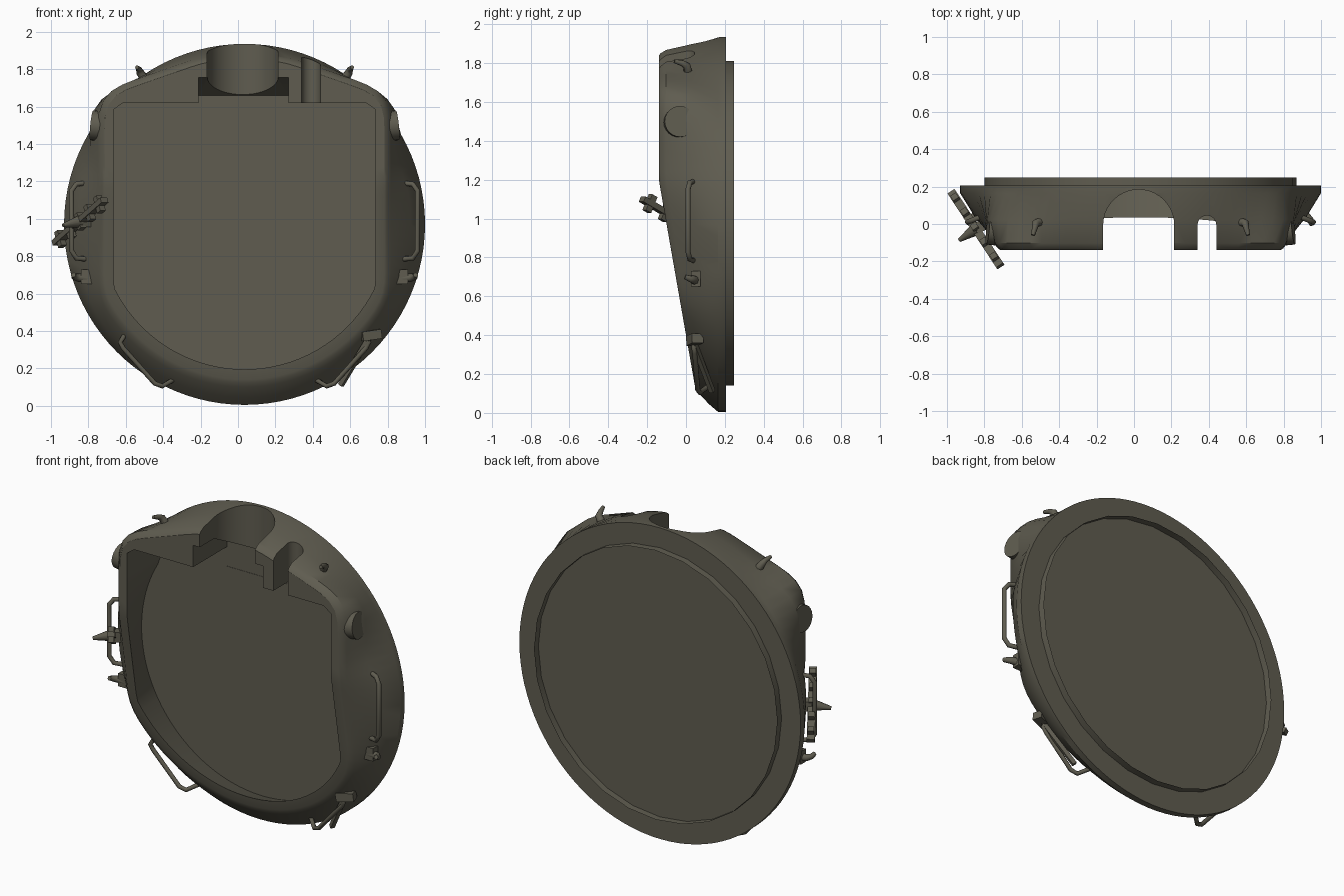
import bpy, bmesh, math
from mathutils import Vector

if "Cube" in bpy.data.objects:
    bpy.data.objects.remove(bpy.data.objects["Cube"])

CX, CZ, N = 0.035, 0.97, 96
mat = bpy.data.materials.new("olive_grey")
mat.use_nodes = True
COL = (0.115, 0.108, 0.08, 1)
mat.diffuse_color = COL
mat.node_tree.nodes["Principled BSDF"].inputs["Base Color"].default_value = COL


def finish(bm, name, smooth=True):
    bmesh.ops.recalc_face_normals(bm, faces=bm.faces)
    me = bpy.data.meshes.new(name)
    bm.to_mesh(me)
    bm.free()
    ob = bpy.data.objects.new(name, me)
    bpy.context.collection.objects.link(ob)
    me.materials.append(mat)
    if smooth:
        shade(ob)
    return ob


def shade(ob):
    bpy.ops.object.select_all(action='DESELECT')
    ob.select_set(True)
    bpy.context.view_layer.objects.active = ob
    bpy.ops.object.shade_smooth_by_angle(angle=math.radians(32))


ANGLES = [2 * math.pi * i / N for i in range(N)]


def outline(side, peak, slope, top, low, soft):
    """Radius at each angle of a shape bounded by sides, sloped roof and lower arc."""
    rs = []
    for a in ANGLES:
        c, s = abs(math.cos(a)), math.sin(a)
        r = min(low if s < 0 else 9, side / max(c, 1e-4))
        if s > 0:
            r = min(r, peak / (s + slope * c), top / s)
        rs.append(r)
    for _ in range(soft):
        rs = [(rs[i - 1] + 2 * rs[i] + rs[(i + 1) % N]) / 4 for i in range(N)]
    return rs


def mix(a, b, t):
    return [p + (q - p) * t for p, q in zip(a, b)]


def rim_y(z):
    return max(-0.14, min(0.06, 0.07 - 0.175 * z))


def bulge(a):
    """Swelling of the upper cheeks, with a shallow dent below it."""
    d = math.degrees(math.atan2(math.sin(a), abs(math.cos(a))))
    return 0.04 * math.exp(-((d - 38) / 8) ** 2) - 0.02 * math.exp(-((d - 20) / 7) ** 2)


# Hull: rings lofted from the back circle over the rim to the floor
circle = [0.965] * N
outer = outline(0.78, 0.975, 0.35, 0.9, 0.87, 3)
lip = outline(0.745, 0.94, 0.35, 0.875, 0.83, 2)
mouth = outline(0.70, 0.65, 0, 0.65, 0.775, 0)
inner = [max(r, 0.83) if math.sin(a) < 0.65 / 0.83 else r for r, a in zip(mouth, ANGLES)]
shoulder = [r + bulge(a) for r, a in zip(mix(circle, outer, 0.42), ANGLES)]

rings = [(circle, 0.205, 0), (circle, 0.165, 0), (shoulder, 0.53, 1), (outer, 0.12, 1),
         (mix(outer, lip, 0.6), 0.03, 1), (lip, 0, 1), (mouth, 0, 1), (inner, 0.19, 0)]
bm = bmesh.new()
loops = []
for rs, y, blend in rings:
    loop = []
    for a, r in zip(ANGLES, rs):
        z = CZ + r * math.sin(a)
        f = rim_y(z)
        yy = f + (0.17 - f) * y if blend else y
        loop.append(bm.verts.new((CX + r * math.cos(a), yy, z)))
    loops.append(loop)
for p, q in zip(loops, loops[1:]):
    for i in range(N):
        j = (i + 1) % N
        bm.faces.new((p[i], p[j], q[j], q[i]))
bm.faces.new(loops[0])
bm.faces.new(loops[-1])
hull = finish(bm, "turret_hull", False)


def prism(name, pts, axis, lo, hi):
    """Extrude a 2D outline along x or z."""
    bm = bmesh.new()

    def at(p, t):
        return (t, p[0], p[1]) if axis == 'X' else (p[0], p[1], t)
    a = [bm.verts.new(at(p, lo)) for p in pts]
    b = [bm.verts.new(at(p, hi)) for p in pts]
    bm.faces.new(a)
    bm.faces.new(b)
    for i in range(len(pts)):
        j = (i + 1) % len(pts)
        bm.faces.new((a[i], a[j], b[j], b[i]))
    return finish(bm, name, False)


def slot(name, x, r, yc):
    arc = [(x + r * math.cos(k * math.pi / 20), yc + r * math.sin(k * math.pi / 20)) for k in range(21)]
    return prism(name, [(x + r, -0.4)] + arc + [(x - r, -0.4)], 'Z', 1.45, 2.2)


# Gun trough, sight slot and the recess under the trough
recess = [(-0.3, 1.755), (0, 1.755), (0.192, 1.66), (0.192, 1.5), (-0.3, 1.5)]
cutters = [slot("gun_trough_cutter", 0.025, 0.19, -0.006),
           slot("sight_slot_cutter", 0.39, 0.05, -0.005),
           prism("recess_cutter", recess, 'X', -0.21, 0.27)]
for c in cutters:
    m = hull.modifiers.new("cut", 'BOOLEAN')
    m.operation, m.solver, m.object = 'DIFFERENCE', 'EXACT', c
bpy.context.view_layer.objects.active = hull
for m in list(hull.modifiers):
    bpy.ops.object.modifier_apply(modifier=m.name)
for c in cutters:
    bpy.data.objects.remove(c)
shade(hull)


def rod(name, a, b, r1, r2, sides=24, caps=True):
    a, b = Vector(a), Vector(b)
    bm = bmesh.new()
    bmesh.ops.create_cone(bm, cap_ends=caps, segments=sides, radius1=r1,
                          radius2=r2, depth=(b - a).length)
    rot = (b - a).to_track_quat('Z', 'Y').to_matrix().to_4x4()
    bmesh.ops.transform(bm, matrix=rot, verts=bm.verts)
    bmesh.ops.translate(bm, vec=(a + b) / 2, verts=bm.verts)
    return finish(bm, name)


def tube(name, pts, r, taper=1.0):
    cu = bpy.data.curves.new(name, 'CURVE')
    cu.dimensions, cu.bevel_depth, cu.bevel_resolution = '3D', r, 2
    cu.use_fill_caps = True
    sp = cu.splines.new('POLY')
    sp.points.add(len(pts) - 1)
    for i, (pt, p) in enumerate(zip(sp.points, pts)):
        pt.co = (*p, 1)
        pt.radius = 1 + (taper - 1) * i / (len(pts) - 1)
    ob = bpy.data.objects.new(name, cu)
    bpy.context.collection.objects.link(ob)
    cu.materials.append(mat)


def bar(name, a, b, w, t):
    """Rectangular bar between two points."""
    a, b = Vector(a), Vector(b)
    bm = bmesh.new()
    bmesh.ops.create_cube(bm, size=1)
    bmesh.ops.scale(bm, vec=(w, t, (b - a).length), verts=bm.verts)
    bmesh.ops.rotate(bm, matrix=(b - a).to_track_quat('Z', 'Y').to_matrix(), verts=bm.verts)
    bmesh.ops.translate(bm, vec=(a + b) / 2, verts=bm.verts)
    return finish(bm, name, False)


# Open collar behind the hull
rod("base_collar", (CX, 0.2, 0.977), (CX, 0.248, 0.977), 0.835, 0.835, 28, False)

# Paired fittings: grab rails, hooks, side ports
for s, side in ((1, "left"), (-1, "right")):
    def mx(u, y, z):
        return (CX + s * u, y, z)
    tube(side + "_grab_rail", [mx(0.85, 0.04, 1.19), mx(0.9, 0.02, 1.185), mx(0.925, 0.01, 1.15),
                               mx(0.925, 0.01, 0.83), mx(0.9, 0.02, 0.79), mx(0.85, 0.04, 0.785)], 0.014)
    tube(side + "_lower_rail", [mx(0.64, 0.04, 0.38), mx(0.665, 0.04, 0.34), mx(0.65, 0.045, 0.31),
                                mx(0.48, 0.06, 0.12), mx(0.44, 0.07, 0.105), mx(0.38, 0.12, 0.14)], 0.013)
    tube(side + "_upper_hook", [mx(0.53, 0.01, 1.74), mx(0.56, 0.005, 1.785), mx(0.565, -0.02, 1.80),
                                mx(0.575, -0.06, 1.81)], 0.026, 0.4)
    tube(side + "_side_hook", [mx(0.83, 0.05, 0.68), mx(0.89, 0.04, 0.685), mx(0.91, 0.02, 0.69),
                               mx(0.915, -0.005, 0.70)], 0.026, 0.5)
    bar(side + "_hook_foot", mx(0.80, 0.05, 0.69), mx(0.875, 0.05, 0.69), 0.05, 0.08)
    rod(side + "_side_port", mx(0.72, -0.04, 1.49), mx(0.817, -0.03, 1.50), 0.08, 0.08)

# Equipment bracket on the right cheek
p, q = Vector((-0.975, 0.17, 0.87)), Vector((-0.715, -0.225, 1.1))
bar("bracket_bar", p, q, 0.045, 0.03)
along = (q - p).normalized()
flat = Vector((along.y, -along.x, 0)).normalized()
across = along.cross(flat) * 0.045
for k in range(5):
    c = p.lerp(q, 0.1 + 0.2 * k)
    bar("bracket_lug", c - across, c + across, 0.035, 0.035)
mid = p.lerp(q, 0.5)
rod("bracket_spike", mid, mid + Vector((-0.09, -0.06, -0.02)), 0.035, 0.01, 12)
bar("bracket_foot", mid, mid + Vector((0.08, 0.05, 0.0)), 0.06, 0.06)

# Rod mount on the lower left
bar("rod_mount", (0.66, 0.03, 0.37), (0.76, 0.06, 0.385), 0.06, 0.05)
bar("mount_rod", (0.70, 0.04, 0.36), (0.55, 0.135, 0.11), 0.025, 0.025)
